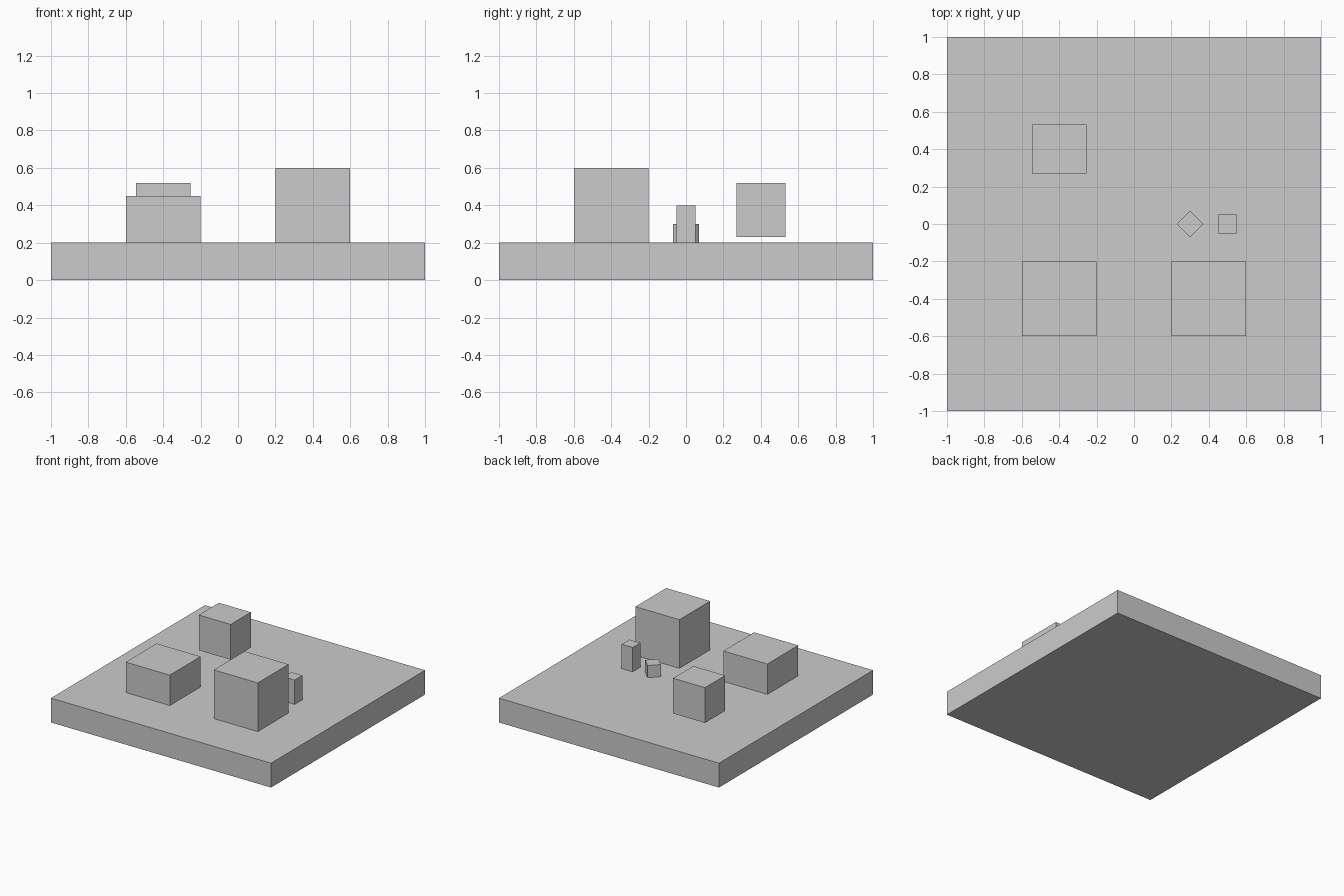
import bpy
import math

if "Cube" in bpy.data.objects:
    bpy.data.objects.remove(bpy.data.objects["Cube"])

grey = bpy.data.materials.new("light grey")
grey.diffuse_color = (0.6, 0.6, 0.6, 1.0)
grey.use_nodes = True
grey.node_tree.nodes["Principled BSDF"].inputs["Base Color"].default_value = grey.diffuse_color


def box(name, centre, size, turn=0.0):
    """Flat-faced box; centre and size in units, turn in degrees about z."""
    bpy.ops.mesh.primitive_cube_add(size=1, location=centre,
                                    rotation=(0, 0, math.radians(turn)))
    obj = bpy.context.object
    obj.name = name
    obj.scale = size
    obj.data.materials.append(grey)
    return obj


# ground slab
box("base_slab", (0, 0, 0.1), (2, 2, 0.2))

# two large blocks along the front
box("low_block", (-0.4, -0.4, 0.325), (0.4, 0.4, 0.25))
box("tall_block", (0.4, -0.4, 0.4), (0.4, 0.4, 0.4))

# block hovering just above the slab at the back
box("floating_block", (-0.4, 0.4, 0.375), (0.29, 0.262, 0.29))

# small post and turned cube
box("small_post", (0.5, 0, 0.3), (0.1, 0.1, 0.2))
box("turned_cube", (0.3, 0, 0.25), (0.1, 0.1, 0.1), 45)
